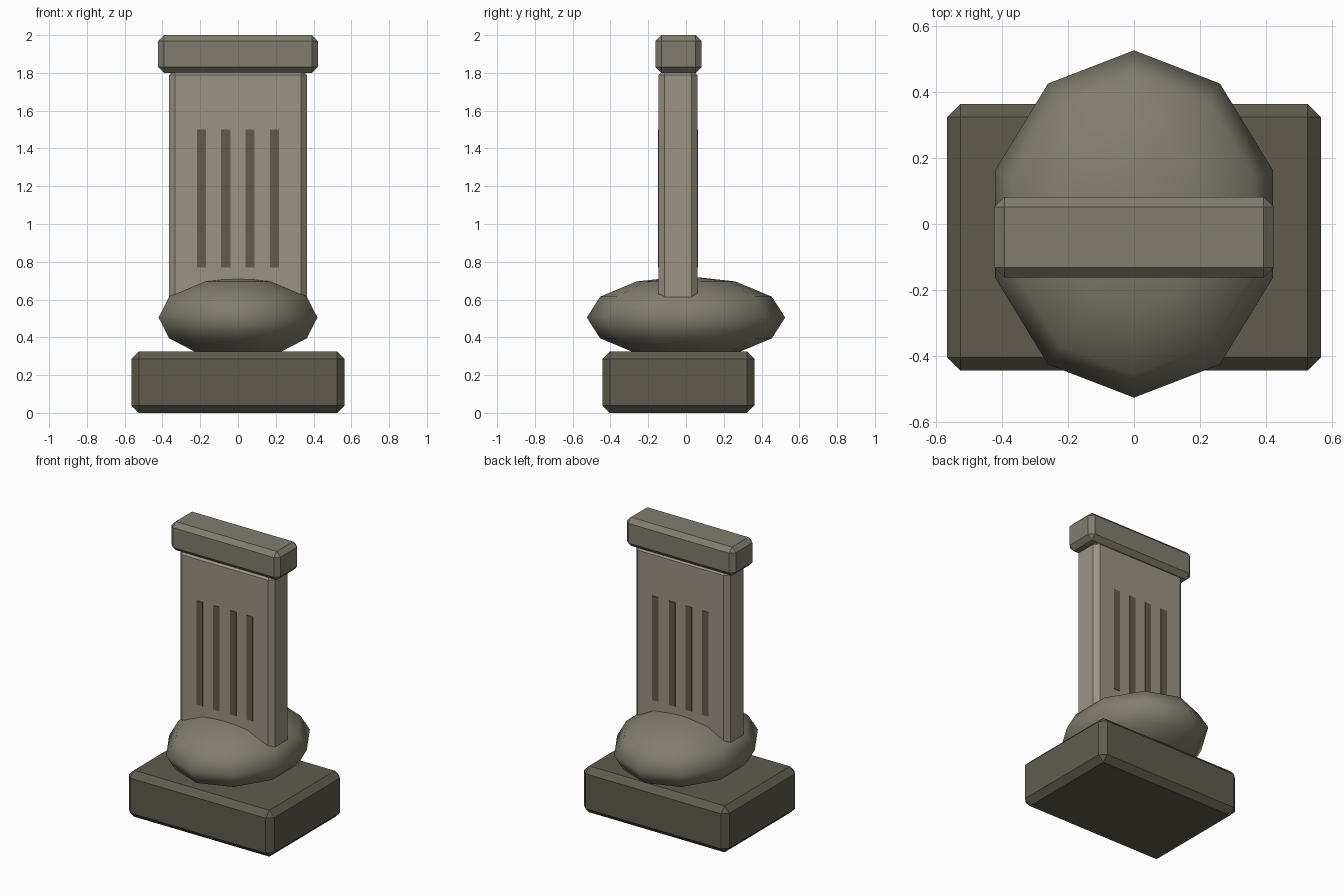
import bpy, math

if "Cube" in bpy.data.objects:
    bpy.data.objects.remove(bpy.data.objects["Cube"])


def material(name, rgb):
    m = bpy.data.materials.new(name)
    m.diffuse_color = (*rgb, 1)
    m.use_nodes = True
    m.node_tree.nodes["Principled BSDF"].inputs["Base Color"].default_value = m.diffuse_color
    return m


light_stone = material("light_stone", (0.33, 0.29, 0.235))
mid_stone = material("mid_stone", (0.22, 0.205, 0.155))
dark_stone = material("dark_stone", (0.115, 0.105, 0.075))


def block(name, x, y, z, mat, bevel=0.0):
    """Box spanning the given (min, max) ranges, with optional chamfer."""
    spans = (x, y, z)
    bpy.ops.mesh.primitive_cube_add(size=1, location=[(a + b) / 2 for a, b in spans])
    ob = bpy.context.object
    ob.name = name
    ob.scale = [b - a for a, b in spans]
    bpy.ops.object.transform_apply(location=False, rotation=False, scale=True)
    ob.data.materials.append(mat)
    if bevel:
        mod = ob.modifiers.new("chamfer", 'BEVEL')
        mod.width = bevel
        mod.segments = 1
    return ob


# Plinth, upright slab and cap
block("plinth", (-0.565, 0.565), (-0.443, 0.363), (0, 0.325), dark_stone, 0.04)
block("slab", (-0.365, 0.365), (-0.145, 0.06), (0.45, 1.82), light_stone, 0.032)
block("cap", (-0.423, 0.423), (-0.162, 0.082), (1.8, 2.0), mid_stone, 0.031)

# Squashed rounded boulder between plinth and slab
bpy.ops.mesh.primitive_uv_sphere_add(segments=10, ring_count=6, radius=1,
                                     location=(0, 0, 0.505))
boulder = bpy.context.object
boulder.name = "boulder"
boulder.scale = (0.442, 0.525, 0.22)
bpy.ops.object.transform_apply(location=False, rotation=False, scale=True)
boulder.data.materials.append(mid_stone)
bpy.ops.object.shade_smooth()

# Raised vertical strips on both faces of the slab
for i in range(4):
    cx = -0.194 + i * 0.1293
    for side, y in (("front", (-0.149, -0.12)), ("back", (0.035, 0.064))):
        block(f"{side}_strip_{i + 1}", (cx - 0.024, cx + 0.024), y,
              (0.77, 1.5), dark_stone)
